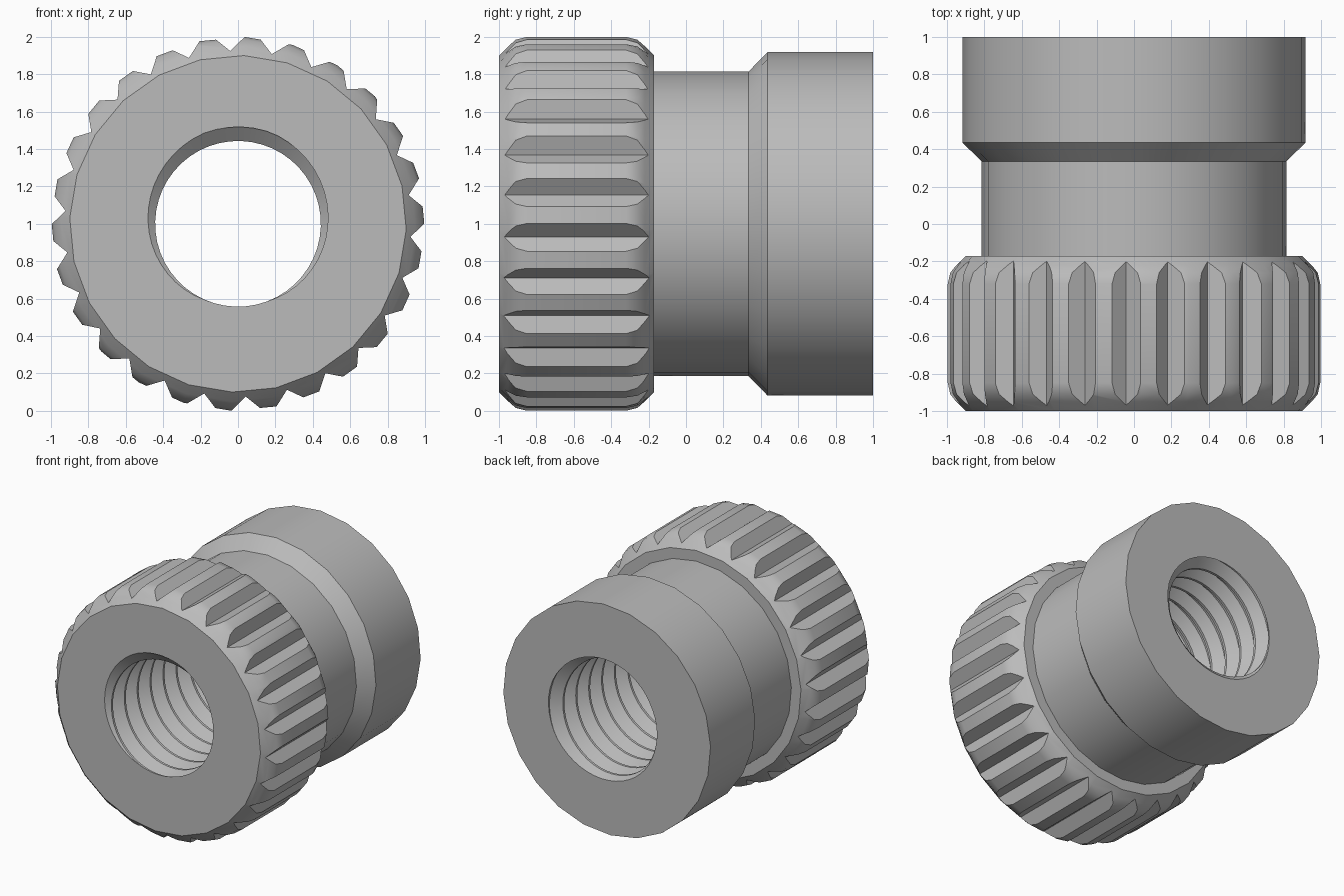
import bpy, bmesh, math

cube = bpy.data.objects.get("Cube")
if cube:
    bpy.data.objects.remove(cube)

SIDES = 24
START = math.radians(88)
TEETH = 26

steel = bpy.data.materials.new("plain_steel_grey")
steel.use_nodes = True
grey = (0.5, 0.5, 0.5, 1)
steel.diffuse_color = grey
steel.node_tree.nodes["Principled BSDF"].inputs["Base Color"].default_value = grey


def polar(r, angle, y):
    """Point around the y axis, with the axis at height 1."""
    return (r * math.cos(angle), y, 1 + r * math.sin(angle))


def finish(name, bm, smooth=30):
    bmesh.ops.remove_doubles(bm, verts=bm.verts, dist=0.0005)
    bmesh.ops.recalc_face_normals(bm, faces=bm.faces)
    mesh = bpy.data.meshes.new(name)
    bm.to_mesh(mesh)
    bm.free()
    mesh.materials.append(steel)
    obj = bpy.data.objects.new(name, mesh)
    bpy.context.collection.objects.link(obj)
    if smooth:
        shade(obj, smooth)
    return obj


def shade(obj, degrees):
    bpy.ops.object.select_all(action='DESELECT')
    obj.select_set(True)
    bpy.context.view_layer.objects.active = obj
    bpy.ops.object.shade_smooth_by_angle(angle=math.radians(degrees))


def skin(bm, rows, close_rows, close_cols):
    """Join a grid of points with quads."""
    grid = [[bm.verts.new(p) for p in row] for row in rows]
    n, m = len(grid), len(grid[0])
    for i in range(n if close_rows else n - 1):
        a, b = grid[i], grid[(i + 1) % n]
        for k in range(m if close_cols else m - 1):
            j = (k + 1) % m
            bm.faces.new((a[k], a[j], b[j], b[k]))


def lathe(name, profile, smooth=30):
    """Ring turned from a closed (radius, y) profile."""
    bm = bmesh.new()
    rows = [[polar(r, START + i * math.tau / SIDES, y) for r, y in profile]
            for i in range(SIDES)]
    skin(bm, rows, True, True)
    return finish(name, bm, smooth)


# Knurled collar with rounded rims
INNER = 0.62
rim = [(0.90, 0.0), (0.95, 0.05), (0.985, 0.09), (1.0, 0.15)]
collar_profile = ([(INNER, -1)] + [(r, -1 + d) for r, d in rim]
                  + [(r, -0.17 - d) for r, d in reversed(rim)] + [(INNER, -0.17)])
collar = lathe("knurled_collar", collar_profile, 0)

# V-shaped cutters for the knurling grooves
bm = bmesh.new()
first = math.radians(92.6)
for t in range(TEETH):
    a = first + t * math.tau / TEETH
    section = [(0.925, 0), (1.075, -0.17), (1.075, 0.17)]
    rows = [[polar(math.hypot(r, s), a + math.atan2(s, r), y) for r, s in section]
            for y in (-1.2, 0.1)]
    skin(bm, rows, False, True)
    bm.verts.ensure_lookup_table()
    bm.faces.new(bm.verts[-6:-3])
    bm.faces.new(bm.verts[-3:])
cutter = finish("groove_cutter", bm, 0)
cutter.hide_render = True
cut = collar.modifiers.new("grooves", 'BOOLEAN')
cut.operation = 'DIFFERENCE'
cut.solver = 'EXACT'
cut.object = cutter
bpy.ops.object.select_all(action='DESELECT')
collar.select_set(True)
bpy.context.view_layer.objects.active = collar
bpy.ops.object.modifier_apply(modifier="grooves")
bpy.data.objects.remove(cutter)
shade(collar, 30)

# Neck, chamfer and plain pilot end
lathe("neck_and_pilot", [(INNER, -0.2), (0.815, -0.2), (0.815, 0.335),
                         (0.918, 0.435), (0.918, 1), (INNER, 1)])

# Threaded bore
MINOR, DEPTH, PITCH = 0.443, 0.075, 0.163
STEPS = SIDES * 2
BREAKS = (-0.44, -0.06, 0.06, 0.44)
shift = 1 / PITCH - 0.25


def thread_radius(angle, y):
    phase = y / PITCH + angle / math.tau + shift
    off = abs(phase - round(phase))
    return MINOR + DEPTH * min(1, max(0, (0.44 - off) / 0.38))


bm = bmesh.new()
turns = range(-3, int(2 / PITCH) + 5)
rows = []
for i in range(STEPS + 1):
    a = START + i * math.tau / STEPS
    ys = [PITCH * (n + b - a / math.tau - shift) for n in turns for b in BREAKS]
    ys = [max(-1, min(1, y)) for y in ys]
    rows.append([polar(thread_radius(a, y), a, y) for y in ys])
skin(bm, rows, False, False)

# End faces reaching from the thread to the outer rings
for y in (-1, 1):
    ends = []
    for i in range(STEPS):
        a = START + i * math.tau / STEPS
        flat = math.cos(math.pi / SIDES) if i % 2 else 1
        ends.append([polar(thread_radius(a, y), a, y), polar(INNER * flat, a, y)])
    skin(bm, ends, True, False)
finish("threaded_bore", bm, 25)
